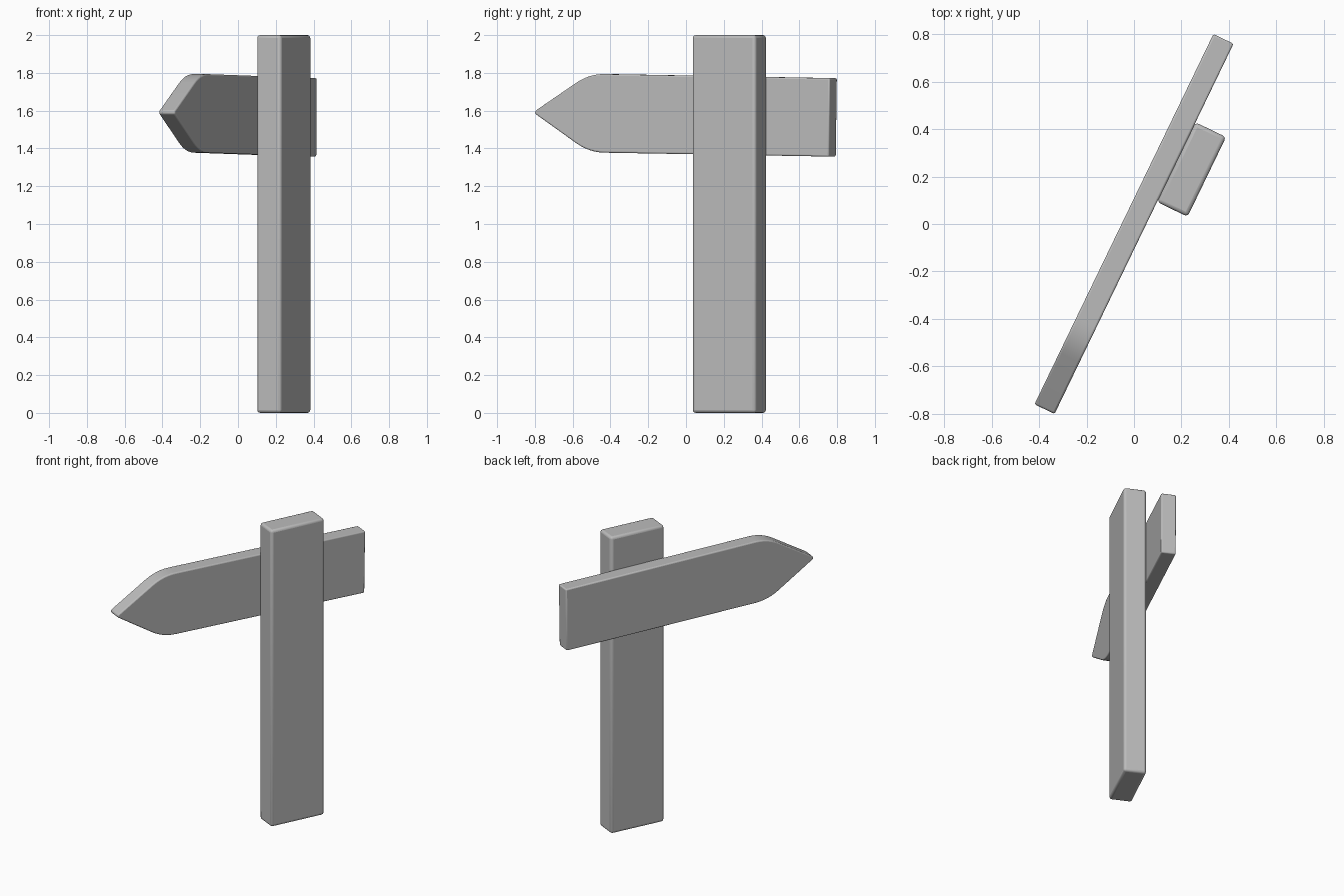
import bpy
import math
from mathutils import Matrix, Vector

cube = bpy.data.objects.get("Cube")
if cube:
    bpy.data.objects.remove(cube, do_unlink=True)

grey = bpy.data.materials.new("plain grey")
grey.use_nodes = True
colour = (0.5, 0.5, 0.5, 1)
grey.diffuse_color = colour
grey.node_tree.nodes["Principled BSDF"].inputs["Base Color"].default_value = colour

# Both parts share one heading: local x runs along the board
heading = Matrix.Rotation(math.radians(64.2), 4, 'Z')


def slab(name, outline, near, far, bevel):
    """Extrude an (x, z) outline between two local y depths, with soft edges."""
    n = len(outline)
    verts = [(x, y, z) for y in (near, far) for x, z in outline]
    faces = [tuple(range(n)), tuple(reversed(range(n, 2 * n)))]
    faces += [((i + 1) % n, i, i + n, (i + 1) % n + n) for i in range(n)]
    mesh = bpy.data.meshes.new(name)
    mesh.from_pydata(verts, [], faces)
    mesh.materials.append(grey)
    obj = bpy.data.objects.new(name, mesh)
    bpy.context.collection.objects.link(obj)
    obj.matrix_world = heading
    mod = obj.modifiers.new("soft edges", 'BEVEL')
    mod.width = bevel
    mod.segments = 3
    mod.limit_method = 'ANGLE'
    mod.angle_limit = math.radians(40)
    bpy.ops.object.select_all(action='DESELECT')
    obj.select_set(True)
    bpy.context.view_layer.objects.active = obj
    bpy.ops.object.shade_smooth_by_angle(angle=math.radians(40))
    return obj


def rounded(before, corner, after, size, steps=6):
    """Replace an outline corner with a smooth curve."""
    c = Vector(corner)
    a = c + (Vector(before) - c).normalized() * size
    b = c + (Vector(after) - c).normalized() * size
    return [a.lerp(c, i / steps).lerp(c.lerp(b, i / steps), i / steps)
            for i in range(steps + 1)]


# Upright post
slab("post", [(0.126, 0), (0.499, 0), (0.499, 2), (0.126, 2)], -0.19, -0.047, 0.016)

# Arrow board with a blunt tip, rounded shoulders and a slight droop
tip_low, tip_high = (-0.867, 1.583), (-0.867, 1.599)
low, high = (-0.55, 1.379), (-0.55, 1.795)
end_low, end_high = (0.861, 1.357), (0.867, 1.772)
outline = [tip_low, *rounded(tip_low, low, end_low, 0.09), end_low,
           end_high, *rounded(end_high, high, tip_high, 0.09), tip_high]
slab("arrow_board", outline, -0.047, 0.047, 0.008)
